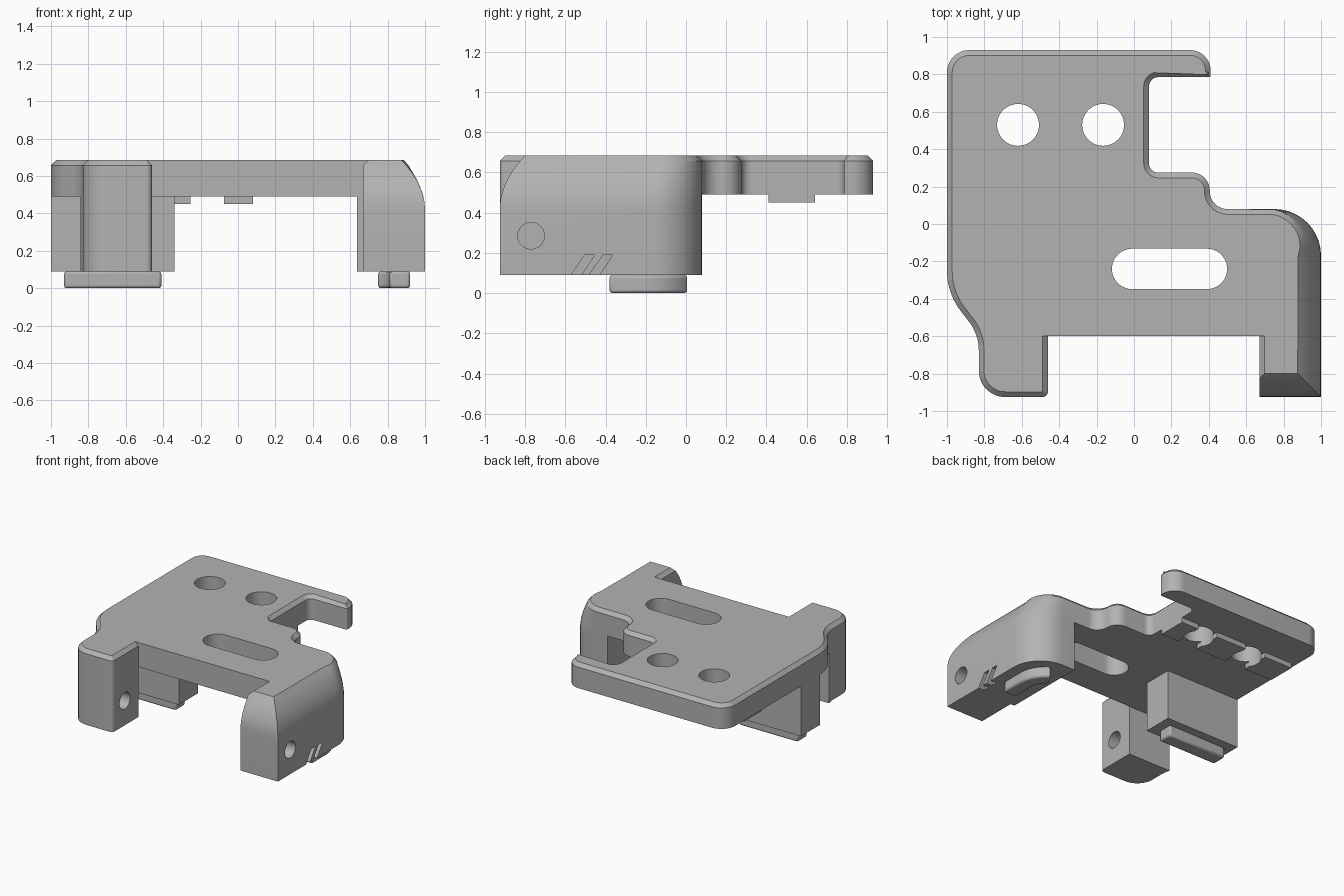
import bpy, bmesh, math
from mathutils import Vector

if "Cube" in bpy.data.objects:
    bpy.data.objects.remove(bpy.data.objects["Cube"])

TOP, PLATE, LOW = 0.685, 0.49, 0.09
gray = bpy.data.materials.new("light gray")
gray.diffuse_color = (0.45, 0.45, 0.45, 1)
gray.use_nodes = True
gray.node_tree.nodes["Principled BSDF"].inputs["Base Color"].default_value = gray.diffuse_color


def loft(name, rings):
    """Closed solid from rings of 3D points ordered counter-clockwise, bottom to top."""
    bm = bmesh.new()
    vs = [[bm.verts.new(p) for p in r] for r in rings]
    n = len(vs[0])
    for a, b in zip(vs, vs[1:]):
        for i in range(n):
            j = (i + 1) % n
            bm.faces.new((a[i], a[j], b[j], b[i]))
    bm.faces.new(vs[0][::-1])
    bm.faces.new(vs[-1])
    bmesh.ops.recalc_face_normals(bm, faces=bm.faces)
    me = bpy.data.meshes.new(name)
    bm.to_mesh(me)
    bm.free()
    me.materials.append(gray)
    ob = bpy.data.objects.new(name, me)
    bpy.context.collection.objects.link(ob)
    return ob


def prism(name, pts, z0, z1):
    return loft(name, [[(x, y, z) for x, y in pts] for z in (z0, z1)])


def box(name, x0, x1, y0, y1, z0, z1):
    return prism(name, [(x0, y0), (x1, y0), (x1, y1), (x0, y1)], z0, z1)


def capsule(cx0, cx1, cy, r, n=24):
    """Stadium outline; a circle when both centres match."""
    out = []
    for cx, a0 in ((cx1, -90), (cx0, 90)):
        for i in range(n + (cx0 != cx1)):
            a = math.radians(a0 + 180 * i / n)
            out.append((cx + r * math.cos(a), cy + r * math.sin(a)))
    return out


def along_x(name, yz, x0, x1):
    return loft(name, [[(x, y, z) for y, z in yz] for x in (x0, x1)])


def cut(target, cutter):
    cutter.hide_render = True
    cutter.hide_viewport = False
    cutter.display_type = 'WIRE'
    m = target.modifiers.new("cut", 'BOOLEAN')
    m.operation, m.solver, m.object = 'DIFFERENCE', 'EXACT', cutter
    bpy.context.view_layer.objects.active = target
    bpy.ops.object.modifier_apply(modifier=m.name)
    bpy.data.objects.remove(cutter)


def smooth(ob):
    bpy.ops.object.select_all(action='DESELECT')
    ob.select_set(True)
    bpy.context.view_layer.objects.active = ob
    bpy.ops.object.shade_smooth_by_angle(angle=math.radians(25))


def fillet(corners, n=10):
    """Rounded outline. Each corner: x, y, radius, edge style after it (round, chamfer)."""
    pts, styles = [], []
    for i, (x, y, r, st) in enumerate(corners):
        p = Vector((x, y))
        before = corners[i - 1]
        after = corners[(i + 1) % len(corners)]
        if r == 0:
            pts.append(p)
            styles.append(st)
            continue
        u = (Vector(before[:2]) - p).normalized()
        v = (Vector(after[:2]) - p).normalized()
        half = u.angle(v) / 2
        c = p + (u + v).normalized() * r / math.sin(half)
        t = r / math.tan(half)
        a, b = p + u * t - c, p + v * t - c
        turn = a.angle(b)
        for k in range(n + 1):
            f = k / n
            pts.append(c + (a * math.sin((1 - f) * turn) + b * math.sin(f * turn)) / math.sin(turn))
            g = (k + 0.5) / n
            s0 = before[3]
            styles.append(st if k == n else tuple(s0[q] * (1 - g) + st[q] * g for q in (0, 1)))
    return pts, styles


def inset_ring(pts, styles, z):
    """Outline moved inward by the edge profile at height z."""
    soft = 0.125 * max(0, (z - 0.42) / (TOP - 0.42)) ** 2
    flat = max(0, z - 0.657)
    w = [s[0] * soft + s[1] * flat for s in styles]
    ring = []
    for i, p in enumerate(pts):
        d1 = (p - pts[i - 1]).normalized()
        d2 = (pts[(i + 1) % len(pts)] - p).normalized()
        n1, n2 = Vector((-d1.y, d1.x)), Vector((-d2.y, d2.x))
        w1, w2 = w[i - 1], w[i]
        det = n1.x * n2.y - n1.y * n2.x
        if abs(det) < 0.7:
            m = (n1 + n2).normalized()
            off = m * (w1 + w2) / 2 / m.dot(n1)
        else:
            off = Vector(((w1 * n2.y - w2 * n1.y) / det, (w2 * n1.x - w1 * n2.x) / det))
        ring.append((p.x + off.x, p.y + off.y, z))
    return ring


# Body: plate and both legs from one outline, soft edge on the right leg
SOFT, CHAMFER, PLAIN = (1, 0), (0, 1), (0, 0)
outline = [
    (-1, 0.93, 0.12, CHAMFER), (-1, -0.37, 0.35, CHAMFER), (-0.83, -0.59, 0.25, CHAMFER),
    (-0.83, -0.925, 0.14, CHAMFER), (-0.46, -0.925, 0.03, CHAMFER), (-0.46, -0.6, 0, PLAIN),
    (0.67, -0.6, 0, CHAMFER), (0.67, -0.925, 0, SOFT), (1, -0.925, 0, SOFT),
    (1, 0.08, 0.25, CHAMFER), (0.405, 0.08, 0.095, CHAMFER), (0.405, 0.275, 0.095, CHAMFER),
    (0.08, 0.275, 0.05, CHAMFER), (0.08, 0.785, 0.05, CHAMFER), (0.41, 0.785, 0.012, CHAMFER),
    (0.41, 0.93, 0.11, CHAMFER)]
pts, styles = fillet(outline)
levels = [LOW, 0.42, 0.46, 0.5, 0.54, 0.58, 0.62, 0.657, TOP]
body = loft("bracket_body", [inset_ring(pts, styles, z) for z in levels])

# Open space under the plate
cut(body, box("under_cutter", -1.2, 0.635, -0.6, 1.2, -0.2, PLATE))

# Two round holes and one long slot through the plate
HOLES = (-0.62, -0.165)
for x in HOLES:
    cut(body, prism("hole_cutter", capsule(x, x, 0.53, 0.112), 0.3, 0.9))
cut(body, prism("slot_cutter", capsule(-0.01, 0.39, -0.24, 0.108), 0.3, 0.9))

# Side holes in the legs, right one through, left one blind
side = capsule(-0.77, -0.77, 0.285, 0.066)
cut(body, along_x("right_hole_cutter", side, 0.6, 1.1))
cut(body, along_x("left_hole_cutter", side, -0.66, -0.4))

# Slanted grooves low on the right leg
for y in (-0.57, -0.48):
    groove = [(y - 0.014, 0.07), (y + 0.036, 0.07), (y + 0.117, 0.19), (y + 0.067, 0.19)]
    cut(body, along_x("groove_cutter", groove, 0.95, 1.1))
smooth(body)

# Cross block under the left edge of the plate
box("cross_block", -1, -0.34, -0.26, -0.02, LOW, PLATE)

# Pads around the round holes
for i, (x0, x1) in enumerate(((-0.96, -0.71), (-0.525, -0.255), (-0.075, 0.08))):
    pad = box(f"pad_{i + 1}", x0, x1, 0.41, 0.64, 0.45, PLATE)
    for x in HOLES:
        cut(pad, prism("pad_cutter", capsule(x, x, 0.53, 0.112), 0.3, 0.9))
    smooth(pad)

# Feet: straight one under the block, curved one under the right leg
left_foot = box("left_foot", -0.93, -0.41, -0.2, -0.08, 0, LOW)


def arc(r, a0, a1, n=10):
    return [(0.67 + r * math.cos(a0 + (a1 - a0) * i / n),
             -0.2 + r * math.sin(a0 + (a1 - a0) * i / n)) for i in range(n + 1)]


end = math.radians(58)
right_foot = prism("right_foot", [(0.81, -0.38), (0.92, -0.38)] + arc(0.25, 0, end)
                   + arc(0.14, end, 0), 0, LOW)
for foot in (left_foot, right_foot):
    b = foot.modifiers.new("edge", 'BEVEL')
    b.width, b.segments, b.limit_method = 0.014, 2, 'ANGLE'
    smooth(foot)
